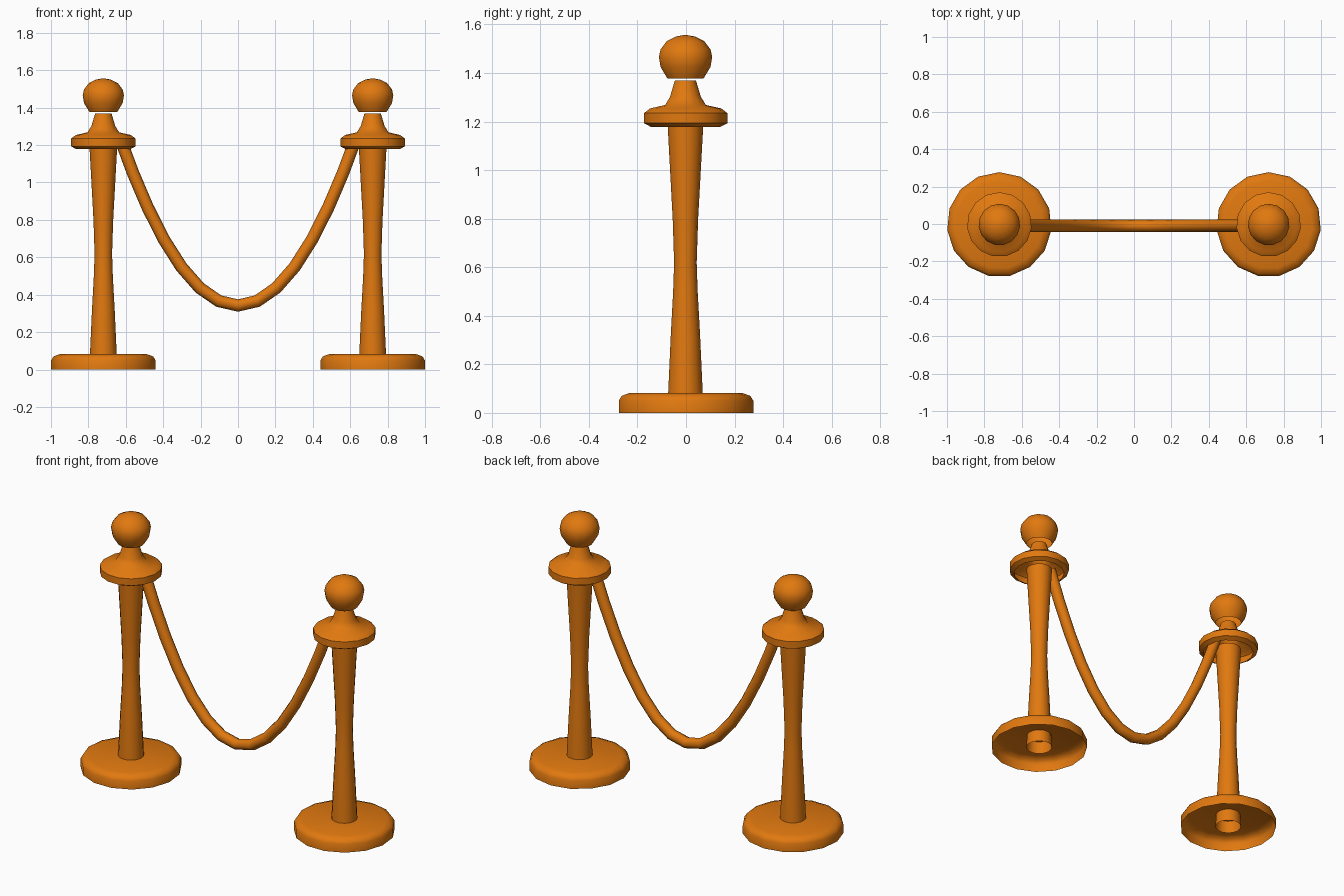
import bpy, bmesh, math

if "Cube" in bpy.data.objects:
    bpy.data.objects.remove(bpy.data.objects["Cube"])

SIDES = 15
POST_X = 0.72
AXIS_Y = -0.003

mat = bpy.data.materials.new("orange")
mat.diffuse_color = (0.75, 0.19, 0.005, 1)
mat.use_nodes = True
mat.node_tree.nodes["Principled BSDF"].inputs["Base Color"].default_value = mat.diffuse_color


def finish(name, bm):
    bmesh.ops.recalc_face_normals(bm, faces=bm.faces)
    mesh = bpy.data.meshes.new(name)
    bm.to_mesh(mesh)
    bm.free()
    mesh.materials.append(mat)
    ob = bpy.data.objects.new(name, mesh)
    bpy.context.collection.objects.link(ob)
    bpy.ops.object.select_all(action='DESELECT')
    ob.select_set(True)
    bpy.context.view_layer.objects.active = ob
    bpy.ops.object.shade_smooth_by_angle(angle=math.radians(50))
    return ob


def bridge(bm, rings):
    for a, b in zip(rings, rings[1:]):
        n = len(a)
        for i in range(n):
            j = (i + 1) % n
            bm.faces.new((a[i], a[j], b[j], b[i]))


def lathe(name, profile, x, capped=False):
    """Turn (radius, z) points about a post axis, open at the bottom."""
    bm = bmesh.new()
    rings = []
    for r, z in profile:
        ring = []
        for i in range(SIDES):
            a = math.pi / 2 + math.tau * i / SIDES
            ring.append(bm.verts.new((x + r * math.cos(a), AXIS_Y + r * math.sin(a), z)))
        rings.append(ring)
    bridge(bm, rings)
    if capped:
        bm.faces.new(rings[-1])
    return finish(name, bm)


# Profiles of the turned parts
base = [(0.28, 0), (0.28, 0.05), (0.268, 0.07), (0.235, 0.082)]
pole = [(0.075, 0.005), (0.072, 0.08), (0.061, 0.32), (0.051, 0.5), (0.047, 0.62),
        (0.053, 0.8), (0.064, 1.0), (0.075, 1.2)]
collar = [(0.145, 1.178), (0.173, 1.193), (0.173, 1.235), (0.148, 1.254),
          (0.085, 1.268), (0.064, 1.302), (0.044, 1.369)]
ball = [(0.075, 1.377), (0.104, 1.425), (0.111, 1.466), (0.104, 1.497),
        (0.078, 1.531), (0.04, 1.55), (0.008, 1.556)]

for side, s in (("left", -1), ("right", 1)):
    x = s * POST_X
    lathe(side + "_base", base, x, True)
    lathe(side + "_pole", pole, x)
    lathe(side + "_collar", collar, x)
    lathe(side + "_ball", ball, x, True)

# Hanging rope: a tube along a parabola
bm = bmesh.new()
SEGS, R, END = 14, 0.033, 0.63
rings = []
for k in range(SEGS + 1):
    t = 2 * k / SEGS - 1
    px = END * (1.15 * t - 0.15 * t ** 3)
    pz = 0.342 + 2.25 * px * px
    slope = 4.5 * px
    ln = math.hypot(1, slope)
    nx, nz = -slope / ln, 1 / ln
    ring = []
    for i in range(8):
        a = math.tau * i / 8
        c = R * math.cos(a)
        ring.append(bm.verts.new((px + nx * c, -0.01 + R * math.sin(a), pz + nz * c)))
    rings.append(ring)
bridge(bm, rings)
finish("rope", bm)
